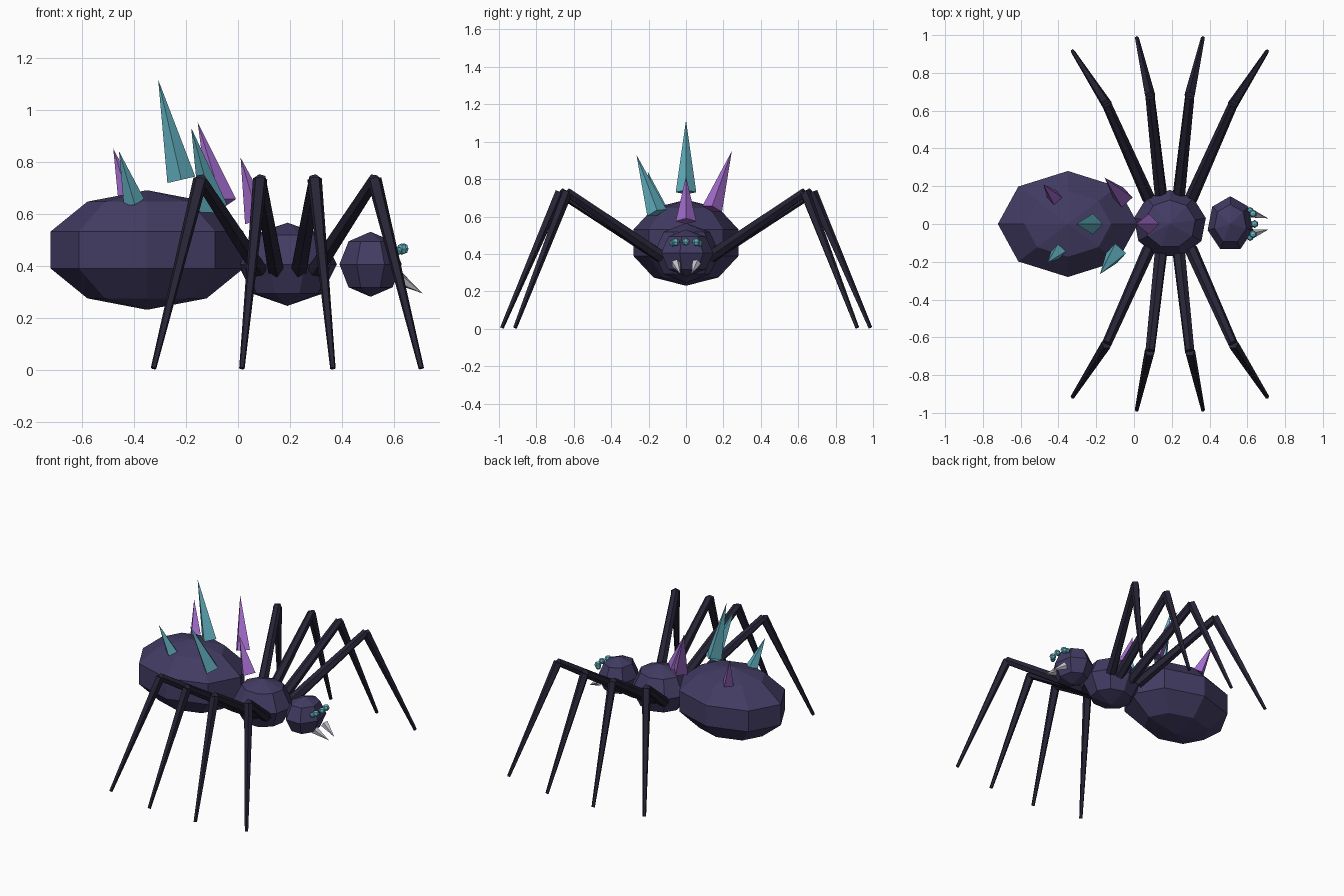
import bpy, bmesh
from math import sin, cos, pi
from mathutils import Vector

if "Cube" in bpy.data.objects:
    bpy.data.objects.remove(bpy.data.objects["Cube"], do_unlink=True)


def material(name, rgb):
    m = bpy.data.materials.new(name)
    m.use_nodes = True
    m.diffuse_color = (*rgb, 1)
    m.node_tree.nodes["Principled BSDF"].inputs["Base Color"].default_value = (*rgb, 1)
    return m


SHELL = material("dusky violet", (0.055, 0.045, 0.125))
LEG = material("dark slate", (0.020, 0.018, 0.037))
CYAN = material("cyan crystal", (0.125, 0.45, 0.54))
PURPLE = material("purple crystal", (0.36, 0.15, 0.60))
FANG = material("pale grey", (0.55, 0.55, 0.63))


def finish(name, bm, mat):
    bmesh.ops.recalc_face_normals(bm, faces=bm.faces)
    mesh = bpy.data.meshes.new(name)
    bm.to_mesh(mesh)
    bm.free()
    mesh.materials.append(mat)
    bpy.context.collection.objects.link(bpy.data.objects.new(name, mesh))


def ball(name, centre, radii, sides, bands, mat):
    """Faceted ellipsoid with poles on z and a first vertex towards +y."""
    bm = bmesh.new()

    def point(i, j):
        a, b = 2 * pi * j / sides, pi * i / bands
        unit = (sin(b) * sin(a), sin(b) * cos(a), cos(b))
        return bm.verts.new([c + r * u for c, r, u in zip(centre, radii, unit)])

    top, bottom = point(0, 0), point(bands, 0)
    rings = [[point(i, j) for j in range(sides)] for i in range(1, bands)]
    for j in range(sides):
        k = (j + 1) % sides
        bm.faces.new((top, rings[0][j], rings[0][k]))
        bm.faces.new((bottom, rings[-1][k], rings[-1][j]))
        for a, b in zip(rings, rings[1:]):
            bm.faces.new((a[j], b[j], b[k], a[k]))
    finish(name, bm, mat)


def taper(name, start, end, r1, r2, sides, mat):
    """Tapered prism or spike between two points."""
    start, end = Vector(start), Vector(end)
    axis = end - start
    bm = bmesh.new()
    bmesh.ops.create_cone(bm, cap_ends=True, segments=sides, radius1=r1,
                          radius2=r2, depth=axis.length)
    across = Vector((0, 1, 0)).cross(axis).normalized()
    side = axis.normalized().cross(across)
    mid = (start + end) / 2
    for v in bm.verts:
        x, y, z = v.co
        v.co = mid + across * x + side * y + axis.normalized() * z
    finish(name, bm, mat)


# Body
ball("abdomen", (-0.35, 0, 0.46), (0.39, 0.295, 0.23), 8, 5, SHELL)
ball("thorax", (0.19, 0, 0.405), (0.193, 0.18, 0.16), 9, 4, SHELL)
ball("head", (0.51, 0, 0.405), (0.123, 0.147, 0.125), 7, 4, SHELL)

# Legs, mirrored front to back and left to right
MID = 0.19
pairs = [("inner", 0.045, 0.105, 0.675, 0.175, 0.985),
         ("outer", 0.11, 0.335, 0.635, 0.515, 0.915)]
for label, hip_x, knee_x, knee_y, foot_x, foot_y in pairs:
    for end, fx in (("front", 1), ("rear", -1)):
        for hand, s in (("left", 1), ("right", -1)):
            hip = (MID + fx * hip_x, s * 0.13, 0.385)
            knee = (MID + fx * knee_x, s * knee_y, 0.73)
            foot = (MID + fx * foot_x, s * foot_y, 0.005)
            name = f"{end}_{label}_{hand}"
            taper(name + "_upper_leg", hip, knee, 0.035, 0.026, 6, LEG)
            taper(name + "_lower_leg", knee, foot, 0.029, 0.011, 5, LEG)

# Crystal spikes on the back
spikes = [
    ("centre_spike", (-0.218, 0, 0.73), (-0.307, 0, 1.115), 0.055, CYAN),
    ("neck_spike", (0.08, 0, 0.575), (0.01, 0, 0.815), 0.055, PURPLE),
    ("right_spike", (-0.095, -0.155, 0.62), (-0.18, -0.265, 0.93), 0.055, CYAN),
    ("left_spike", (-0.06, 0.14, 0.64), (-0.155, 0.245, 0.95), 0.055, PURPLE),
    ("rear_right_spike", (-0.4, -0.145, 0.645), (-0.458, -0.205, 0.84), 0.041, CYAN),
    ("rear_left_spike", (-0.42, 0.14, 0.65), (-0.48, 0.21, 0.85), 0.041, PURPLE),
]
for name, base, tip, radius, mat in spikes:
    taper(name, base, tip, radius, 0, 4, mat)

# Eyes and fangs
ball("centre_eye", (0.638, 0, 0.465), (0.021,) * 3, 6, 4, CYAN)
for hand, s in (("left", 1), ("right", -1)):
    ball(hand + "_eye", (0.63, s * 0.055, 0.463), (0.022,) * 3, 6, 4, CYAN)
    ball(hand + "_outer_eye", (0.615, s * 0.073, 0.457), (0.017,) * 3, 6, 4, CYAN)
    taper(hand + "_fang", (0.62, s * 0.055, 0.35), (0.71, s * 0.03, 0.293), 0.026, 0, 5, FANG)
